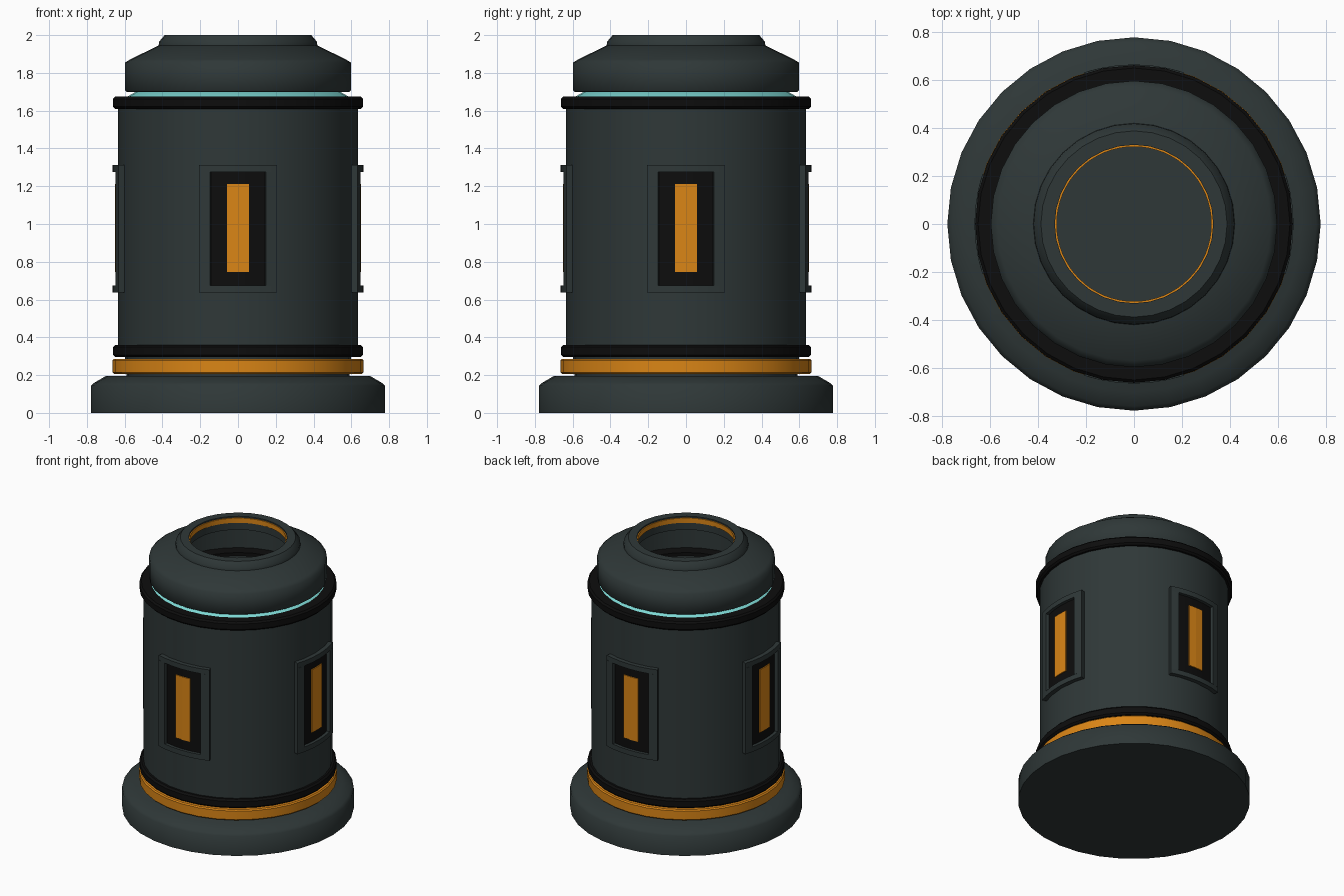
import bpy, bmesh, math
from mathutils import Matrix

if "Cube" in bpy.data.objects:
    bpy.data.objects.remove(bpy.data.objects["Cube"], do_unlink=True)


def material(name, color):
    m = bpy.data.materials.new(name)
    m.use_nodes = True
    m.diffuse_color = (*color, 1)
    node = next(n for n in m.node_tree.nodes if n.type == 'BSDF_PRINCIPLED')
    node.inputs["Base Color"].default_value = (*color, 1)
    return m


GREY = material("slate_grey", (0.028, 0.039, 0.039))
BLACK = material("black_trim", (0.004, 0.004, 0.004))
ORANGE = material("amber_orange", (0.70, 0.235, 0.008))
CYAN = material("cyan_glow", (0.21, 0.70, 0.67))
SIDES = 32


def finish(bm, name, mat, angle):
    bmesh.ops.remove_doubles(bm, verts=bm.verts, dist=1e-5)
    bmesh.ops.recalc_face_normals(bm, faces=bm.faces)
    mesh = bpy.data.meshes.new(name)
    bm.to_mesh(mesh)
    bm.free()
    mesh.materials.append(mat)
    ob = bpy.data.objects.new(name, mesh)
    bpy.context.collection.objects.link(ob)
    bpy.ops.object.select_all(action='DESELECT')
    ob.select_set(True)
    bpy.context.view_layer.objects.active = ob
    bpy.ops.object.shade_smooth_by_angle(angle=math.radians(angle))
    return ob


def lathe(name, profile, mat, closed=True, angle=40, sides=SIDES):
    """Turn an (r, z) profile around the z axis."""
    bm = bmesh.new()
    rings = [[bm.verts.new((r * math.cos(math.tau * i / sides),
                            r * math.sin(math.tau * i / sides), z))
              for i in range(sides)] if r > 0 else [bm.verts.new((0, 0, z))] * sides
             for r, z in profile]
    pairs = list(zip(rings, rings[1:]))
    if closed:
        pairs.append((rings[-1], rings[0]))
    for a, b in pairs:
        for i in range(sides):
            j = (i + 1) % sides
            corners = list(dict.fromkeys((a[i], a[j], b[j], b[i])))
            if len(corners) > 2:
                bm.faces.new(corners)
    return finish(bm, name, mat, angle)


def band(name, r_in, r_out, z0, z1, mat, bevel=0.012):
    """Ring with softened outer edges."""
    return lathe(name, [(r_in, z0), (r_out - bevel, z0), (r_out, z0 + bevel),
                        (r_out, z1 - bevel), (r_out - bevel, z1), (r_in, z1)], mat)


def curved_block(bm, turn, x0, x1, r0, r1, z0, z1, steps):
    """Block bent around the z axis; x0 and x1 are widths seen face on."""
    a0, a1 = math.asin(x0 / r1), math.asin(x1 / r1)
    sections = []
    for i in range(steps + 1):
        a = a0 + (a1 - a0) * i / steps
        sections.append([bm.verts.new((r * math.sin(a), -r * math.cos(a), z))
                         for r, z in ((r0, z0), (r1, z0), (r1, z1), (r0, z1))])
    for a, b in zip(sections, sections[1:]):
        for i in range(4):
            j = (i + 1) % 4
            bm.faces.new((a[i], a[j], b[j], b[i]))
    bm.faces.new(sections[0])
    bm.faces.new(sections[-1])
    bmesh.ops.rotate(bm, verts=[v for s in sections for v in s],
                     matrix=Matrix.Rotation(turn, 3, 'Z'))


# Foot and lower rings
lathe("base", [(0, 0), (0.778, 0), (0.778, 0.145), (0.76, 0.16), (0.70, 0.195), (0, 0.195)],
      GREY, closed=False, angle=65)
band("orange_ring", 0.58, 0.664, 0.207, 0.286, ORANGE, 0.008)
band("lower_black_ring", 0.58, 0.662, 0.295, 0.36, BLACK)

# Main drum with a narrow neck below
lathe("body", [(0, 0.195), (0.59, 0.195), (0.60, 0.30), (0.635, 0.32),
               (0.635, 1.65), (0, 1.65)], GREY, closed=False)
band("upper_black_ring", 0.45, 0.662, 1.61, 1.675, BLACK)

# Hollow cap above a glowing slit
lathe("glow_ring", [(0.588, 1.673), (0.535, 1.703), (0.532, 1.703), (0.532, 1.673)], CYAN)
lathe("cap", [(0.53, 1.67), (0.53, 1.70), (0.59, 1.70), (0.597, 1.706), (0.597, 1.855),
              (0.57, 1.872), (0.42, 1.945), (0.33, 1.945), (0.33, 1.90), (0.53, 1.84)],
     GREY, angle=65)
lathe("cap_collar", [(0.42, 1.945), (0.418, 1.965), (0.388, 2.0), (0.33, 2.0), (0.33, 1.94)], GREY)
lathe("opening_trim", [(0.333, 1.955), (0.322, 1.955), (0.322, 1.99), (0.333, 1.99)],
      ORANGE, sides=2 * SIDES)

# Framed windows on the four sides
for side, label in enumerate(("front", "left", "back", "right")):
    turn = side * math.pi / 2
    bm = bmesh.new()
    for z0, z1 in ((0.638, 0.675), (1.275, 1.312)):
        curved_block(bm, turn, -0.207, 0.207, 0.61, 0.665, z0, z1, 6)
    for x0, x1 in ((-0.207, -0.148), (0.148, 0.207)):
        curved_block(bm, turn, x0, x1, 0.61, 0.665, 0.675, 1.275, 2)
    finish(bm, label + "_window_frame", GREY, 30)

    bm = bmesh.new()
    curved_block(bm, turn, -0.15, 0.15, 0.61, 0.643, 0.67, 1.28, 4)
    finish(bm, label + "_window_panel", BLACK, 30)

    bm = bmesh.new()
    curved_block(bm, turn, -0.058, 0.058, 0.642, 0.650, 0.745, 1.212, 2)
    finish(bm, label + "_window_light", ORANGE, 5)
